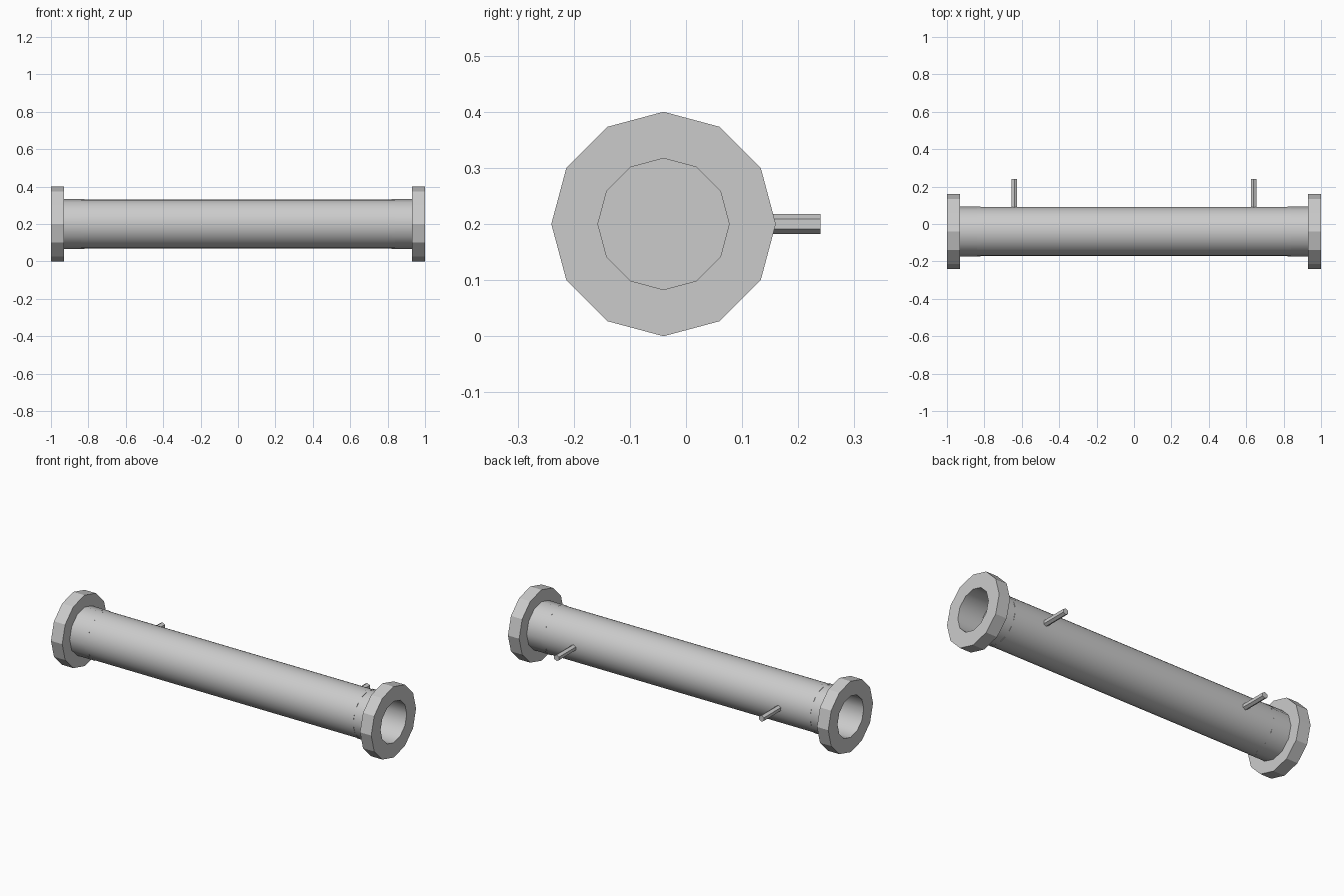
import bpy, bmesh
from math import sin, cos, pi

if "Cube" in bpy.data.objects:
    bpy.data.objects.remove(bpy.data.objects["Cube"])

CY, CZ = -0.04, 0.2  # pipe axis


def lathe(name, profile, sides, smooth, axis="X", sign=1, offset=(0, CY, CZ)):
    """Revolve (position, radius) points around an axis, capping both ends.
    smooth[i] tells whether band i is smooth shaded."""
    bm = bmesh.new()
    rings = []
    for p, r in profile:
        ring = []
        for k in range(sides):
            a = 2 * pi * k / sides
            u, v = r * sin(a), r * cos(a)
            co = (p * sign, u, v) if axis == "X" else (u, p, v)
            ring.append(bm.verts.new([c + o for c, o in zip(co, offset)]))
        rings.append(ring)
    for i in range(len(rings) - 1):
        a, b = rings[i], rings[i + 1]
        for k in range(sides):
            j = (k + 1) % sides
            f = bm.faces.new((a[k], a[j], b[j], b[k]))
            f.smooth = smooth[i]
    bm.faces.new(rings[0])
    bm.faces.new(rings[-1])
    bmesh.ops.recalc_face_normals(bm, faces=bm.faces)
    mesh = bpy.data.meshes.new(name)
    bm.to_mesh(mesh)
    bm.free()
    obj = bpy.data.objects.new(name, mesh)
    bpy.context.collection.objects.link(obj)
    return obj


# Main pipe
lathe("pipe", [(-0.84, 0.131), (0.84, 0.131)], 32, [True])

# Collar, flange and recessed opening at each end
end_profile = [(0.82, 0.133), (0.93, 0.133), (0.93, 0.2),
               (1.0, 0.2), (1.0, 0.117), (0.85, 0.117)]
end_smooth = [True, False, False, False, True]

for side, s in (("left", -1), ("right", 1)):
    lathe(f"{side}_flange", end_profile, 12, end_smooth, sign=s)
    # Hexagonal mounting pin on the back
    lathe(f"{side}_pin", [(0.05, 0.0175), (0.24, 0.0175)], 6, [False],
          axis="Y", offset=(0.64 * s, 0, CZ))
